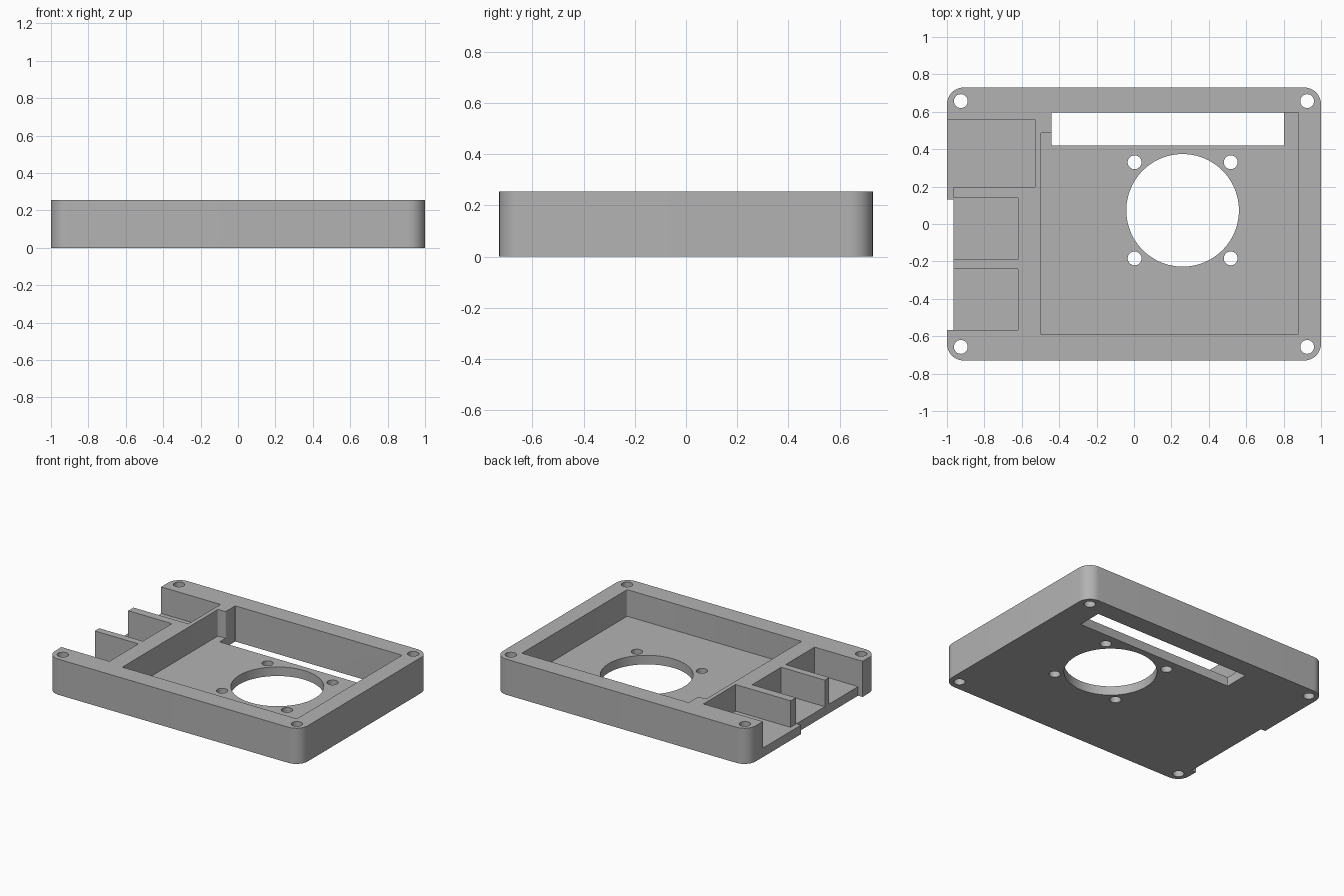
import bpy
import bmesh
import math

cube = bpy.data.objects.get("Cube")
if cube:
    bpy.data.objects.remove(cube, do_unlink=True)

HEIGHT, FLOOR = 0.255, 0.065
ABOVE, BELOW = 0.4, -0.1

grey = bpy.data.materials.new("plain grey")
grey.use_nodes = True
colour = (0.45, 0.45, 0.45, 1)
grey.diffuse_color = colour
grey.node_tree.nodes["Principled BSDF"].inputs["Base Color"].default_value = colour


def prism(name, outline, z0, z1, radius=0, segments=4):
    """Extrude an outline upward, rounding its upright edges."""
    bm = bmesh.new()
    base = bm.faces.new([bm.verts.new((x, y, z0)) for x, y in outline])
    side = bmesh.ops.extrude_face_region(bm, geom=[base])["geom"]
    tops = [v for v in side if isinstance(v, bmesh.types.BMVert)]
    bmesh.ops.translate(bm, verts=tops, vec=(0, 0, z1 - z0))
    if radius:
        upright = [e for e in bm.edges
                   if abs(e.verts[0].co.z - e.verts[1].co.z) > 0.01]
        bmesh.ops.bevel(bm, geom=upright, offset=radius, segments=segments,
                        profile=0.5, affect='EDGES')
    bmesh.ops.recalc_face_normals(bm, faces=bm.faces)
    mesh = bpy.data.meshes.new(name)
    bm.to_mesh(mesh)
    bm.free()
    obj = bpy.data.objects.new(name, mesh)
    bpy.context.collection.objects.link(obj)
    mesh.materials.append(grey)
    return obj


def rect(x0, x1, y0, y1):
    return [(x0, y0), (x1, y0), (x1, y1), (x0, y1)]


def circle(x, y, r, n):
    return [(x + r * math.cos(math.tau * i / n), y + r * math.sin(math.tau * i / n))
            for i in range(n)]


# Rounded slab
body = prism("enclosure_half", rect(-1, 1, -0.73, 0.73), 0, HEIGHT, 0.09, 12)

# Main tray with a stepped corner
tray = [(-0.5, -0.592), (0.88, -0.592), (0.88, 0.597),
        (-0.44, 0.597), (-0.44, 0.488), (-0.5, 0.488)]
cutters = [prism("tray_cutter", tray, FLOOR, ABOVE, 0.01)]

# Port bays that open on the right side
bay = [(-1.1, 0.13), (-0.965, 0.13), (-0.965, 0.197),
       (-0.53, 0.197), (-0.53, 0.56), (-1.1, 0.56)]
cutters.append(prism("wide_bay_cutter", bay, FLOOR, ABOVE))
for y0, y1 in ((-0.19, 0.138), (-0.567, -0.24)):
    cutters.append(prism("bay_cutter", rect(-1.1, -0.62, y0, y1), FLOOR, ABOVE))

# Full-height edge notch and long connector slot
cutters.append(prism("notch_cutter", rect(-1.1, -0.965, -0.567, 0.13), BELOW, ABOVE))
cutters.append(prism("slot_cutter", rect(-0.44, 0.803, 0.42, 0.597), BELOW, ABOVE, 0.005))

# Fan opening, fan screw holes and corner screw holes
FAN_X, FAN_Y = 0.26, 0.073
cutters.append(prism("fan_cutter", circle(FAN_X, FAN_Y, 0.301, 96), BELOW, ABOVE))
for sx in (-1, 1):
    for sy in (-1, 1):
        for x, y in ((FAN_X + sx * 0.257, FAN_Y + sy * 0.257),
                     (sx * 0.926, sy * 0.657)):
            cutters.append(prism("screw_cutter", circle(x, y, 0.037, 32), BELOW, ABOVE))

# Cut everything out, then drop the cutters
bpy.context.view_layer.objects.active = body
for cutter in cutters:
    mod = body.modifiers.new("cut", 'BOOLEAN')
    mod.operation = 'DIFFERENCE'
    mod.solver = 'EXACT'
    mod.object = cutter
    bpy.ops.object.modifier_apply(modifier=mod.name)
    bpy.data.objects.remove(cutter, do_unlink=True)

bpy.ops.object.select_all(action='DESELECT')
body.select_set(True)
bpy.ops.object.shade_smooth_by_angle(angle=math.radians(30))
